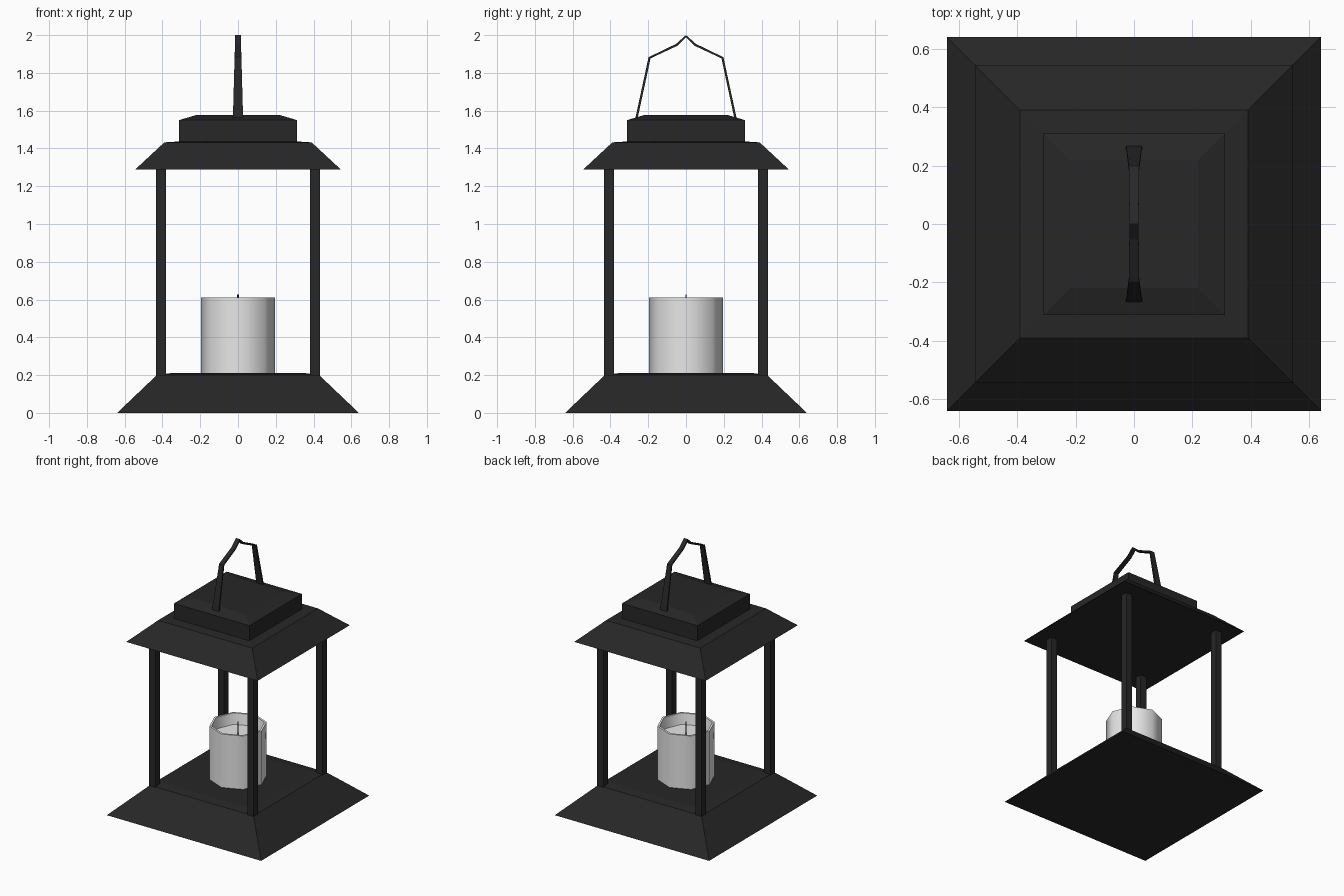
import bpy, bmesh, math

cube = bpy.data.objects.get("Cube")
if cube:
    bpy.data.objects.remove(cube, do_unlink=True)


def material(name, r, g, b):
    mat = bpy.data.materials.new(name)
    mat.use_nodes = True
    mat.diffuse_color = (r, g, b, 1)
    bsdf = next(n for n in mat.node_tree.nodes if n.type == 'BSDF_PRINCIPLED')
    bsdf.inputs["Base Color"].default_value = (r, g, b, 1)
    return mat


black_metal = material("black metal", 0.02, 0.02, 0.02)
white_wax = material("white wax", 0.8, 0.8, 0.8)


def finish(bm, name, mat):
    bmesh.ops.recalc_face_normals(bm, faces=bm.faces)
    mesh = bpy.data.meshes.new(name)
    bm.to_mesh(mesh)
    bm.free()
    mesh.materials.append(mat)
    obj = bpy.data.objects.new(name, mesh)
    bpy.context.collection.objects.link(obj)
    return obj


def stack(name, mat, profile, sides, turn=0.0, centre=(0, 0)):
    """Closed solid made of stacked regular polygons (radius, height)."""
    bm = bmesh.new()
    rings = []
    for radius, z in profile:
        angles = [turn + math.tau * i / sides for i in range(sides)]
        rings.append([bm.verts.new((centre[0] + radius * math.cos(a),
                                    centre[1] + radius * math.sin(a), z)) for a in angles])
    for low, high in zip(rings, rings[1:]):
        for i in range(sides):
            j = (i + 1) % sides
            bm.faces.new((low[i], low[j], high[j], high[i]))
    bm.faces.new(rings[0][::-1])
    bm.faces.new(rings[-1])
    return finish(bm, name, mat)


def square_stack(name, profile, centre=(0, 0)):
    """Square solid whose profile is given as (half width, height)."""
    corners = [(half * math.sqrt(2), z) for half, z in profile]
    return stack(name, black_metal, corners, 4, math.pi / 4, centre)


# Base, roof and cap
square_stack("base", [(0.64, 0), (0.43, 0.2), (0.36, 0.21)])
square_stack("roof", [(0.545, 1.288), (0.39, 1.432), (0.31, 1.437)])
square_stack("cap", [(0.312, 1.42), (0.312, 1.55), (0.22, 1.577)])

# Corner posts
for side, sx in (("left", 1), ("right", -1)):
    for end, sy in (("front", -1), ("back", 1)):
        square_stack(f"{end}_{side}_post", [(0.026, 0.17), (0.026, 1.3)],
                     (sx * 0.407, sy * 0.407))

# Candle with a hollow top, and its wick
candle = stack("candle", white_wax,
               [(0.197, 0.205), (0.197, 0.61), (0.182, 0.61), (0.17, 0.53)], 8)
bpy.ops.object.select_all(action='DESELECT')
candle.select_set(True)
bpy.context.view_layer.objects.active = candle
bpy.ops.object.shade_smooth_by_angle(angle=math.radians(50))
stack("wick", black_metal, [(0.004, 0.525), (0.004, 0.628)], 6)

# Handle: a bent flat strip, wider at its feet: (y, z, half width)
half = [(0.262, 1.56, 0.027), (0.193, 1.88, 0.018), (0.05, 1.948, 0.016)]
path = [(-y, z, w) for y, z, w in half] + [(0, 1.994, 0.016)] + half[::-1]
bm = bmesh.new()
sections = []
for k, (y, z, w) in enumerate(path):
    before, after = path[max(k - 1, 0)], path[min(k + 1, len(path) - 1)]
    dy, dz = after[0] - before[0], after[1] - before[1]
    scale = 0.006 / math.hypot(dy, dz)
    ny, nz = -dz * scale, dy * scale
    sections.append([bm.verts.new((sx * w, y + s * ny, z + s * nz))
                     for sx, s in ((-1, -1), (1, -1), (1, 1), (-1, 1))])
for a, b in zip(sections, sections[1:]):
    for i in range(4):
        j = (i + 1) % 4
        bm.faces.new((a[i], a[j], b[j], b[i]))
bm.faces.new(sections[0])
bm.faces.new(sections[-1][::-1])
finish(bm, "handle", black_metal)
